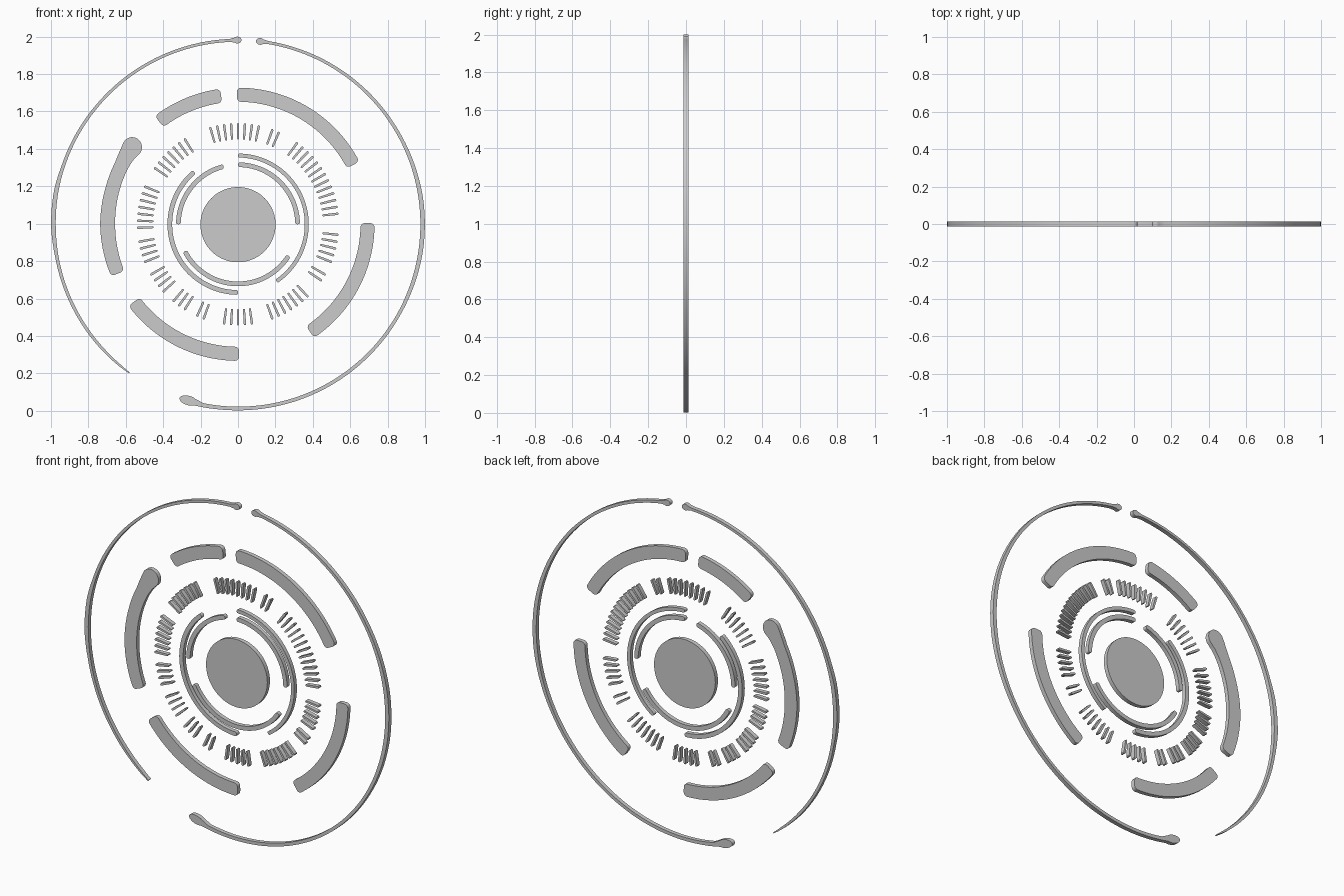
import bpy, bmesh
from math import sin, cos, pi, radians, degrees

if "Cube" in bpy.data.objects:
    bpy.data.objects.remove(bpy.data.objects["Cube"])

CZ = 0.997      # height of the dial centre
HY = 0.0125     # half thickness


def finish(name, bm):
    bmesh.ops.recalc_face_normals(bm, faces=bm.faces)
    me = bpy.data.meshes.new(name)
    bm.to_mesh(me)
    bm.free()
    ob = bpy.data.objects.new(name, me)
    bpy.context.collection.objects.link(ob)
    bpy.context.view_layer.objects.active = ob
    ob.select_set(True)
    bpy.ops.object.shade_smooth_by_angle(angle=radians(30))
    ob.select_set(False)


def add_band(bm, stations):
    """Solid strip through (angle in degrees, centre radius, half width)."""
    rows = []
    for a, r, h in stations:
        a = radians(a)
        rows.append([bm.verts.new((q * cos(a), y, CZ + q * sin(a)))
                     for q, y in ((r - h, -HY), (r + h, -HY), (r + h, HY), (r - h, HY))])
    for p, q in zip(rows, rows[1:]):
        for i in range(4):
            j = (i + 1) % 4
            bm.faces.new((p[i], p[j], q[j], q[i]))
    bm.faces.new(rows[0])
    bm.faces.new(rows[-1])


def dense(keys, step=2.0):
    """Fill in key stations linearly so that the arc stays round."""
    out = [keys[0]]
    for p, q in zip(keys, keys[1:]):
        n = max(1, round(abs(q[0] - p[0]) / step))
        out += [tuple(u + (v - u) * k / n for u, v in zip(p, q)) for k in range(1, n + 1)]
    return out


def band(name, keys):
    bm = bmesh.new()
    add_band(bm, dense(keys))
    finish(name, bm)


def cap(a, sign, r, h, c):
    """Rounded end: stations from the tip inwards."""
    return [(a + sign * degrees(c * (1 - cos(t)) / r), r, h - c + c * sin(t) + 1e-4)
            for t in (k * pi / 10 for k in range(6))]


def arc(name, a0, a1, r0, r1, c):
    r, h = (r0 + r1) / 2, (r1 - r0) / 2
    band(name, cap(a0, 1, r, h, c) + cap(a1, -1, r, h, c)[::-1])


# Central disc
bm = bmesh.new()
bmesh.ops.create_cone(bm, cap_ends=True, segments=96, radius1=0.201, radius2=0.201, depth=2 * HY)
for v in bm.verts:
    x, y, z = v.co
    v.co = (x, z, CZ - 0.002 + y)
finish("centre_disc", bm)

# Two thin inner rings, broken into arcs
for i, (a0, a1) in enumerate(((0, 90), (104, 180), (207, 328))):
    arc(f"inner_arc_{i}", a0, a1, 0.306, 0.331, 0.010)
arc("middle_arc_right", -56, 90, 0.357, 0.378, 0.008)
arc("middle_arc_left", 130, 270, 0.352, 0.377, 0.010)

# Tick marks on a four degree spacing, in groups (first, last)
bm = bmesh.new()
for first, last in ((6, 54), (66, 70), (78, 106), (122, 146), (158, 182), (190, 202),
                    (210, 222), (230, 238), (246, 250), (262, 278), (290, 314),
                    (326, 330), (338, 354)):
    for a in range(first, last + 1, 4):
        ca, sa = cos(radians(a)), sin(radians(a))
        ends = []
        outline = ((0.453, -0.003), (0.458, -0.0055), (0.536, -0.0065), (0.541, -0.003),
                   (0.541, 0.003), (0.536, 0.0065), (0.458, 0.0055), (0.453, 0.003))
        for y in (-HY, HY):
            ends.append([bm.verts.new((r * ca - t * sa, y, CZ + r * sa + t * ca))
                         for r, t in outline])
            bm.faces.new(ends[-1])
        for k in range(8):
            j = (k + 1) % 8
            bm.faces.new((ends[0][k], ends[0][j], ends[1][j], ends[1][k]))
finish("tick_marks", bm)

# Heavy arcs
for i, (a0, a1) in enumerate(((27.3, 90.5), (97.5, 127.5), (216.7, 270.5), (303.8, 360.5))):
    arc(f"heavy_arc_{i}", a0, a1, 0.655, 0.730, 0.022)
# Heavy arc ending in a round knob
knob = [(139.6 + 4.4 * (1 - cos(t)), 0.700, 0.053 * sin(t) + 1e-4)
        for t in (k * pi / 16 for k in range(9))]
band("heavy_arc_knob", knob + [(148, 0.700, 0.044), (153, 0.698, 0.038), (165, 0.697, 0.038),
     (180, 0.697, 0.040)] + cap(202.3, -1, 0.695, 0.038, 0.022)[::-1])


# Thin outer hoop halves with knobbed ends
def tip(a, span, r, h):
    return [(a + span * (1 - cos(t)), r, h * sin(t) + 1e-4)
            for t in (k * pi / 12 for k in range(10))]


band("hoop_left", tip(88.9, 1.3, 0.985, 0.018) + [(92.6, 0.984, 0.008), (140, 0.984, 0.008),
     (162, 0.985, 0.009), (169, 0.988, 0.012), (181, 0.987, 0.0125), (190, 0.984, 0.009),
     (220, 0.984, 0.008), (230, 0.984, 0.006), (233.8, 0.984, 0.003)])
band("hoop_right", tip(84.4, -1.3, 0.985, 0.018) + [(80.6, 0.985, 0.008), (30, 0.985, 0.009),
     (8, 0.987, 0.012), (-8, 0.987, 0.012), (-30, 0.985, 0.009), (-95, 0.985, 0.010),
     (-101, 0.985, 0.011)] + tip(-108.6, 2.9, 0.979, 0.025)[::-1])
